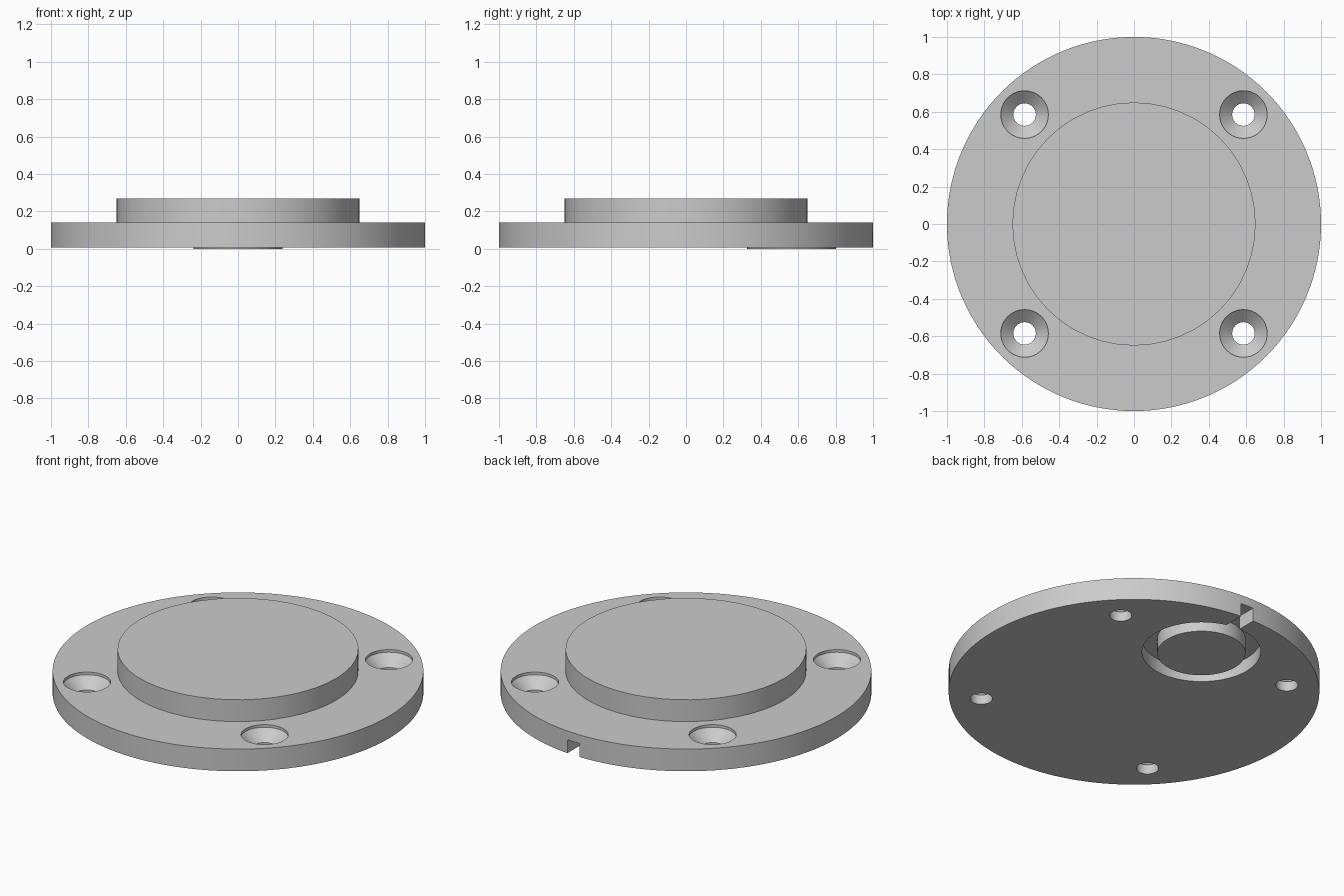
import bpy
import math

cube = bpy.data.objects.get("Cube")
if cube:
    bpy.data.objects.remove(cube, do_unlink=True)

# Single plain grey for every part
GREY = (0.6, 0.6, 0.6, 1.0)
grey = bpy.data.materials.new("plain grey")
grey.use_nodes = True
grey.diffuse_color = GREY
grey.node_tree.nodes["Principled BSDF"].inputs["Base Color"].default_value = GREY


def lathe(name, profile, sides, centre=(0, 0)):
    """Closed solid of revolution from (radius, height) points, bottom to top."""
    verts, faces = [], []
    for r, z in profile:
        for i in range(sides):
            a = math.tau * i / sides
            verts.append((centre[0] + r * math.cos(a), centre[1] + r * math.sin(a), z))
    for k in range(len(profile) - 1):
        for i in range(sides):
            j = (i + 1) % sides
            lo, hi = k * sides, (k + 1) * sides
            faces.append((lo + i, lo + j, hi + j, hi + i))
    faces.append(tuple(reversed(range(sides))))
    faces.append(tuple(range(len(verts) - sides, len(verts))))
    mesh = bpy.data.meshes.new(name)
    mesh.from_pydata(verts, [], faces)
    mesh.materials.append(grey)
    obj = bpy.data.objects.new(name, mesh)
    bpy.context.collection.objects.link(obj)
    return obj


def activate(obj):
    bpy.ops.object.select_all(action='DESELECT')
    obj.select_set(True)
    bpy.context.view_layer.objects.active = obj


def cut(target, cutter):
    """Subtract the cutter and discard it."""
    cutter.hide_render = True
    mod = target.modifiers.new("cut", 'BOOLEAN')
    mod.operation = 'DIFFERENCE'
    mod.solver = 'EXACT'
    mod.object = cutter
    activate(target)
    bpy.ops.object.modifier_apply(modifier=mod.name)
    bpy.data.objects.remove(cutter, do_unlink=True)


BASE, TOP, CROWN = 0.008, 0.14, 0.27
CEILING = 0.088           # height of groove and slot ceilings
PLUG = (0, 0.565)         # centre of the underside groove

# Flange disc and raised centre
flange = lathe("flange", [(1, BASE), (1, TOP)], 128)
raised_centre = lathe("raised_centre", [(0.65, TOP - 0.01), (0.65, CROWN)], 48)

# Four countersunk screw holes, each with a short straight lip
for sx in (-1, 1):
    for sy in (-1, 1):
        hole = lathe("hole_cutter", [(0.06, -0.1), (0.06, TOP - 0.075),
                                     (0.127, TOP - 0.016), (0.127, TOP + 0.1)],
                     48, (sx * 0.585, sy * 0.585))
        cut(flange, hole)

# Round recess in the underside
cut(flange, lathe("recess_cutter", [(0.32, -0.1), (0.32, CEILING)], 64, PLUG))

# Slot from the recess out through the back rim
bpy.ops.mesh.primitive_cube_add(size=1, location=(0.0415, 0.98, CEILING - 0.1))
slot = bpy.context.object
slot.scale = (0.083, 0.24, 0.2)
slot.data.materials.append(grey)
bpy.context.view_layer.update()
cut(flange, slot)

# Round plug inside the recess, leaving a ring groove and standing slightly proud
underside_plug = lathe("underside_plug", [(0.238, 0), (0.238, CEILING + 0.01)], 64, PLUG)

for part in (flange, raised_centre, underside_plug):
    activate(part)
    bpy.ops.object.shade_smooth_by_angle(angle=math.radians(30))
